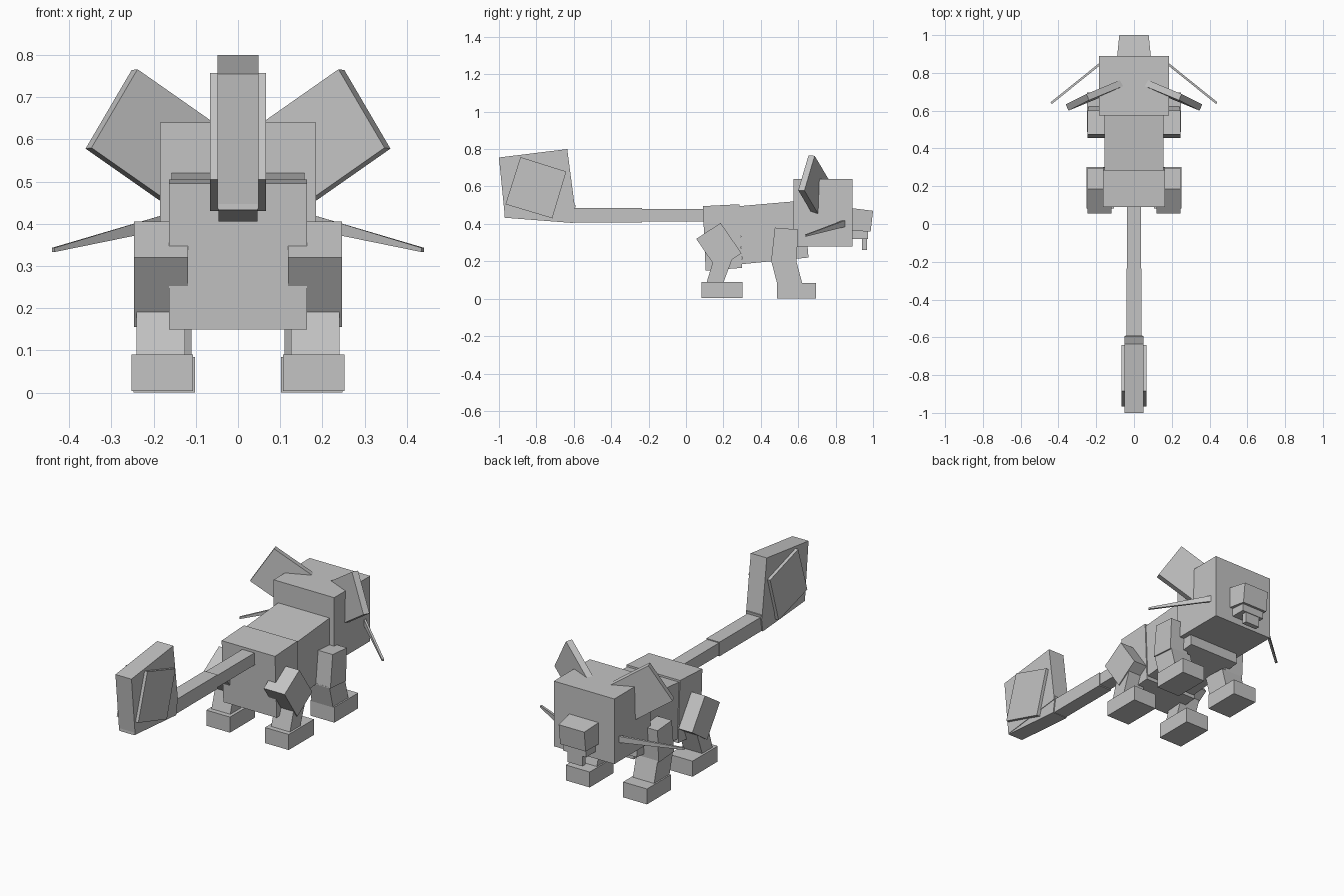
import bpy, bmesh
from mathutils import Vector

cube = bpy.data.objects.get("Cube")
if cube:
    bpy.data.objects.remove(cube, do_unlink=True)

grey = bpy.data.materials.new("plain_grey")
grey.use_nodes = True
colour = (0.55, 0.55, 0.55, 1)
grey.diffuse_color = colour
grey.node_tree.nodes["Principled BSDF"].inputs["Base Color"].default_value = colour


def block(name, near, far, mirror=False):
    """Six-sided block between two matching quads, optionally mirrored in x."""
    bm = bmesh.new()
    a = [bm.verts.new(p) for p in near]
    b = [bm.verts.new(p) for p in far]
    bm.faces.new(a)
    bm.faces.new(b[::-1])
    for i in range(4):
        j = (i + 1) % 4
        bm.faces.new((a[i], b[i], b[j], a[j]))
    bmesh.ops.recalc_face_normals(bm, faces=bm.faces)
    mesh = bpy.data.meshes.new(name)
    bm.to_mesh(mesh)
    bm.free()
    mesh.materials.append(grey)
    obj = bpy.data.objects.new(name, mesh)
    bpy.context.collection.objects.link(obj)
    if mirror:
        obj.modifiers.new("Mirror", 'MIRROR').use_mirror_merge = False
    return obj


def prism(name, outline, x0, x1, mirror=False):
    """Side outline in (y, z) extruded across x."""
    return block(name, [(x0, y, z) for y, z in outline],
                 [(x1, y, z) for y, z in outline], mirror)


def rect(y0, y1, z0, z1):
    return [(y0, z0), (y1, z0), (y1, z1), (y0, z1)]


# Body and head
prism("hips", [(.09, .495), (.285, .505), (.30, .165), (.105, .15)], -.163, .163)
prism("chest", [(.285, .495), (.63, .525), (.655, .22), (.30, .185)], -.157, .157)
prism("head", rect(.575, .89, .28, .64), -.185, .185)

# Muzzle narrows toward the nose
block("muzzle",
      [(-.09, .88, .365), (.09, .88, .365), (.09, .88, .485), (-.09, .88, .485)],
      [(-.078, .987, .358), (.078, .987, .358), (.078, 1, .47), (-.078, 1, .47)])
prism("lower_lip", rect(.88, .972, .318, .37), -.07, .07)
prism("chin", rect(.94, .968, .26, .37), -.045, .045)

# Ears: thin tilted plates
corner = Vector((.238, .655, .766))
inward = Vector((-.20, .083, -.14))
down = Vector((.109, -.055, -.186))
thick = Vector((.014, .033, -.002))
plate = [corner, corner + down, corner + down + inward, corner + inward]
block("ears", plate, [p + thick for p in plate], True)

# Whiskers: flat strips tapering outward
block("whiskers",
      [(.18, .84, .385), (.18, .855, .385), (.18, .855, .42), (.18, .84, .42)],
      [(.435, .635, .333), (.441, .645, .333), (.441, .645, .343), (.435, .635, .343)],
      True)

# Tail with a broad paddle and its side plates
prism("tail_base", rect(-.24, .12, .413, .48), -.037, .037)
prism("tail_middle", rect(-.61, -.235, .407, .485), -.04, .04)
prism("tail_end", [(-.97, .433), (-.605, .405), (-.59, .50), (-.965, .52)], -.046, .046)
prism("tail_paddle", [(-1, .755), (-.635, .80), (-.593, .48), (-.968, .435)], -.049, .049)
prism("tail_side_plates", [(-.885, .757), (-.64, .68), (-.715, .43), (-.965, .505)],
      .045, .066, True)

# Hind legs
prism("thighs", [(.185, .405), (.297, .243), (.167, .155), (.055, .32)], .118, .246, True)
prism("hind_shins", [(.105, .07), (.16, .25), (.25, .22), (.19, .06)], .125, .24, True)
prism("hind_feet", rect(.083, .303, .004, .09), .107, .252, True)

# Front legs
prism("front_upper_legs", [(.475, .38), (.60, .37), (.59, .19), (.455, .20)],
      .13, .246, True)
prism("front_lower_legs", [(.455, .205), (.59, .20), (.625, .07), (.49, .07)],
      .11, .24, True)
prism("front_feet", rect(.487, .695, 0, .085), .102, .248, True)
